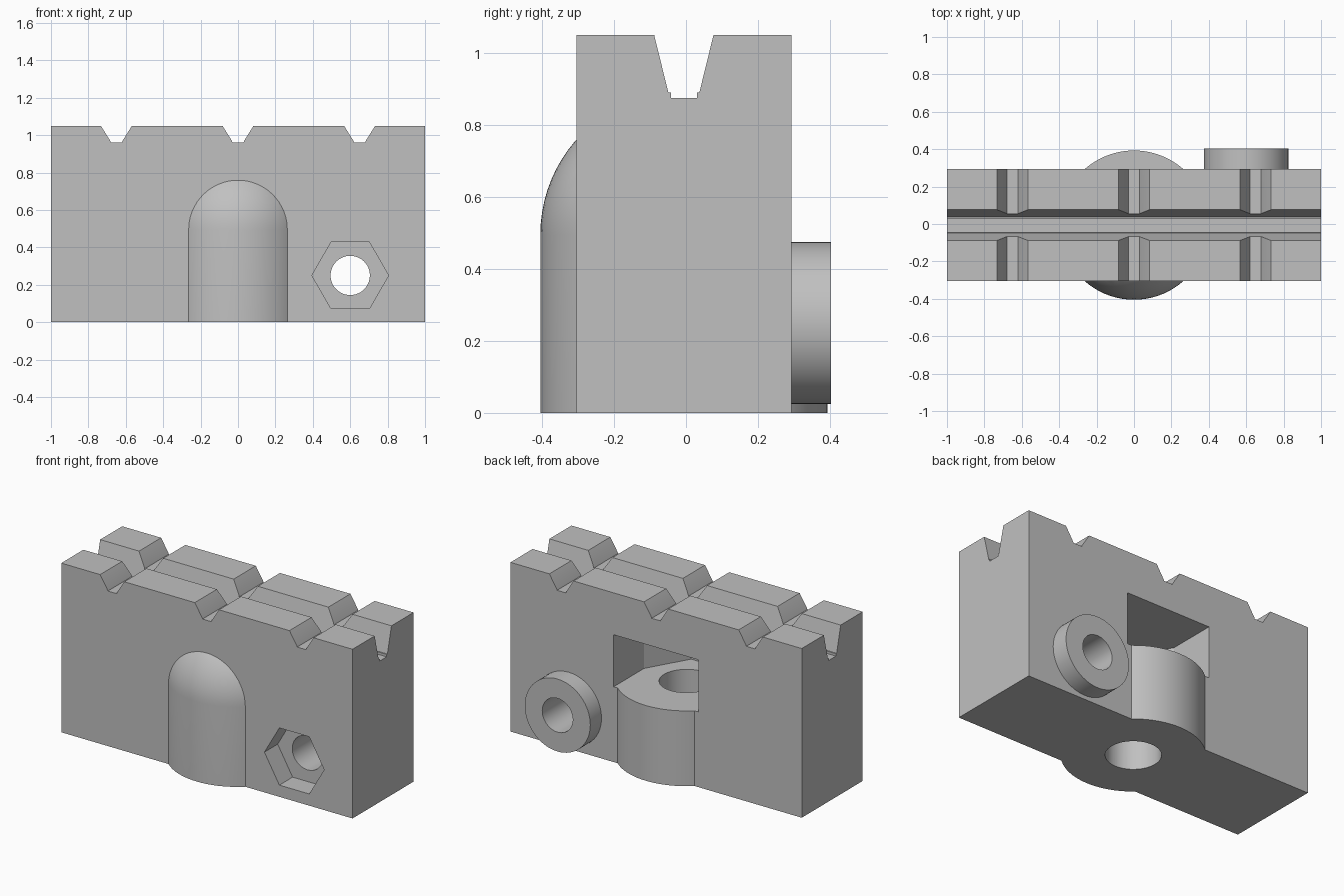
import bpy
import bmesh
from math import sin, cos, pi, tau, radians
from mathutils import Vector

old = bpy.data.objects.get("Cube")
if old:
    bpy.data.objects.remove(old, do_unlink=True)

grey = bpy.data.materials.new("light grey")
grey.use_nodes = True
grey.diffuse_color = (0.53, 0.53, 0.53, 1)
grey.node_tree.nodes["Principled BSDF"].inputs["Base Color"].default_value = (0.53, 0.53, 0.53, 1)

MID = -0.006          # y of the block's middle plane
FRONT, BACK = -0.305, 0.293
TOP = 1.05
BOSS_X, BOSS_Z = 0.6, 0.25


def finish(name, bm):
    bmesh.ops.recalc_face_normals(bm, faces=bm.faces)
    mesh = bpy.data.meshes.new(name)
    bm.to_mesh(mesh)
    bm.free()
    mesh.materials.append(grey)
    obj = bpy.data.objects.new(name, mesh)
    bpy.context.collection.objects.link(obj)
    return obj


def prism(name, points, axis, low, high):
    """Extrude a 2D outline along an axis; points use the other two axes in order."""
    index = "xyz".index(axis)

    def place(p, d):
        co = list(p)
        co.insert(index, d)
        return co

    bm = bmesh.new()
    face = bm.faces.new([bm.verts.new(place(p, low)) for p in points])
    new = bmesh.ops.extrude_face_region(bm, geom=[face])["geom"]
    move = Vector(place((0, 0), high - low))
    bmesh.ops.translate(bm, vec=move, verts=[v for v in new if isinstance(v, bmesh.types.BMVert)])
    return finish(name, bm)


def ngon(cx, cy, r, n):
    return [(cx + r * cos(tau * i / n), cy + r * sin(tau * i / n)) for i in range(n)]


def rect(a, b, c, d):
    return [(a, c), (b, c), (b, d), (a, d)]


def mirrored(half, centre):
    """Close a groove outline from its right half, listed top to bottom."""
    return [(centre + u, z) for u, z in half] + [(centre - u, z) for u, z in reversed(half)]


def domed_post(name, r, shoulder, steps=20):
    """Upright cylinder with a hemispherical top."""
    profile = [(0, 0), (r, 0)]
    profile += [(r * cos(a), shoulder + r * sin(a)) for a in (pi / 2 * i / steps for i in range(steps))]
    profile.append((0, shoulder + r))
    bm = bmesh.new()
    verts = [bm.verts.new((x, MID, z)) for x, z in profile]
    edges = [bm.edges.new(pair) for pair in zip(verts, verts[1:])]
    bmesh.ops.spin(bm, geom=verts + edges, cent=(0, MID, 0), axis=(0, 0, 1),
                   angle=tau, steps=80, use_duplicate=False)
    bmesh.ops.remove_doubles(bm, verts=bm.verts, dist=1e-5)
    return finish(name, bm)


def combine(body, other, operation):
    mod = body.modifiers.new(other.name, "BOOLEAN")
    mod.object = other
    mod.operation = operation
    mod.solver = "EXACT"
    bpy.context.view_layer.objects.active = body
    bpy.ops.object.modifier_apply(modifier=mod.name)
    bpy.data.objects.remove(other, do_unlink=True)


# Solid parts: block, domed post and round boss on the back
block = prism("grooved_block", rect(-1, 1, FRONT, BACK), "z", 0, TOP)
combine(block, domed_post("domed_post", 0.399, 0.495), "UNION")
boss = prism("round_boss", ngon(BOSS_X, BOSS_Z, 0.225, 64), "y", BACK - 0.1, 0.403)
combine(block, boss, "UNION")

# Long groove along the top, with a small step at its floor
groove = [(0.102, 1.13), (0.043, 0.89), (0.036, 0.89), (0.036, 0.875)]
cutters = [prism("long_groove", mirrored(groove, MID), "x", -1.2, 1.2)]

# Three cross notches
notch = [(0.133, 1.13), (0.033, 0.97), (0.03, 0.962)]
for x in (-0.65, 0, 0.65):
    cutters.append(prism("cross_notch", mirrored(notch, x), "y", -0.6, 0.6))

# Hexagonal nut slot open to the back, and the upright bolt hole
R = 0.292
slot = [(R, MID), (R, 0.6), (-R, 0.6), (-R, MID)]
slot += [(-R / 2, MID - R * sin(pi / 3)), (R / 2, MID - R * sin(pi / 3))]
cutters.append(prism("nut_slot", slot, "z", 0.467, 0.79))
cutters.append(prism("bolt_hole", ngon(0, MID, 0.155, 64), "z", -0.1, 0.6))

# Hole through the boss, with a hexagonal recess at the front
cutters.append(prism("boss_hole", ngon(BOSS_X, BOSS_Z, 0.105, 48), "y", -0.6, 0.6))
cutters.append(prism("hex_recess", ngon(BOSS_X, BOSS_Z, 0.205, 6), "y", -0.5, FRONT + 0.13))

for cutter in cutters:
    combine(block, cutter, "DIFFERENCE")

# Smooth the round faces, keep the edges crisp
bpy.ops.object.select_all(action="DESELECT")
block.select_set(True)
bpy.context.view_layer.objects.active = block
bpy.ops.object.shade_smooth_by_angle(angle=radians(25))
